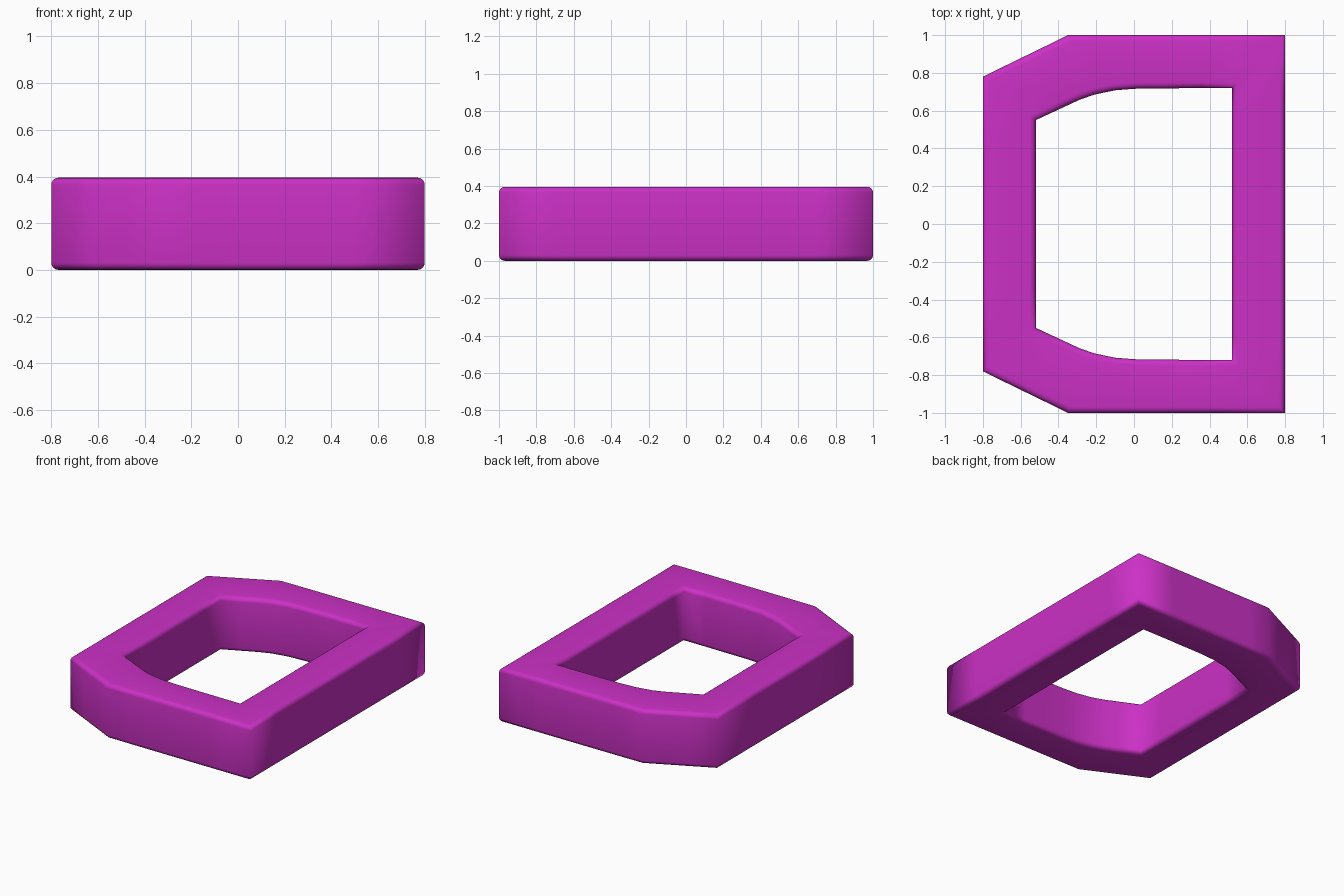
import bpy, bmesh, math

if "Cube" in bpy.data.objects:
    bpy.data.objects.remove(bpy.data.objects["Cube"])

HEIGHT = 0.395
RADIUS = 0.03

# Matching outer / inner outline points for the upper half (y > 0), right to left
HALF = [
    ((0.80, 0.35), (0.52, 0.35)),
    ((0.80, 0.70), (0.52, 0.60)),
    ((0.80, 1.00), (0.52, 0.72)),
    ((0.50, 1.00), (0.35, 0.72)),
    ((0.20, 1.00), (0.18, 0.718)),
    ((0.00, 1.00), (0.02, 0.717)),
    ((-0.18, 1.00), (-0.10, 0.708)),
    ((-0.35, 1.00), (-0.21, 0.685)),
    ((-0.48, 0.936), (-0.29, 0.657)),
    ((-0.62, 0.868), (-0.38, 0.615)),
    ((-0.80, 0.78), (-0.52, 0.55)),
    ((-0.80, 0.35), (-0.52, 0.35)),
]


def mirror(p):
    return (p[0], -p[1])


stations = HALF + [(mirror(o), mirror(i)) for o, i in reversed(HALF)]

# Rounded cross-section: u runs from outer wall (0) to inner wall (1)
section = []
ru = RADIUS / 0.28
for cu, cz, start in ((ru, RADIUS, 180), (1 - ru, RADIUS, 270),
                      (1 - ru, HEIGHT - RADIUS, 0), (ru, HEIGHT - RADIUS, 90)):
    for k in range(5):
        a = math.radians(start + 22.5 * k)
        section.append((cu + ru * math.cos(a), cz + RADIUS * math.sin(a)))

# Loft the section around the outline
bm = bmesh.new()
rings = [[bm.verts.new((o[0] + (i[0] - o[0]) * u, o[1] + (i[1] - o[1]) * u, z))
          for u, z in section] for o, i in stations]
n, m = len(rings), len(section)
for s in range(n):
    a, b = rings[s], rings[(s + 1) % n]
    for k in range(m):
        j = (k + 1) % m
        bm.faces.new((a[k], a[j], b[j], b[k]))
bmesh.ops.recalc_face_normals(bm, faces=bm.faces)
for f in bm.faces:
    f.smooth = True

mesh = bpy.data.meshes.new("buckle_frame")
bm.to_mesh(mesh)
bm.free()
frame = bpy.data.objects.new("buckle_frame", mesh)
bpy.context.collection.objects.link(frame)

# Magenta colour
mat = bpy.data.materials.new("magenta")
mat.diffuse_color = (0.60, 0.03, 0.56, 1)
mat.use_nodes = True
mat.node_tree.nodes["Principled BSDF"].inputs["Base Color"].default_value = mat.diffuse_color
mesh.materials.append(mat)
